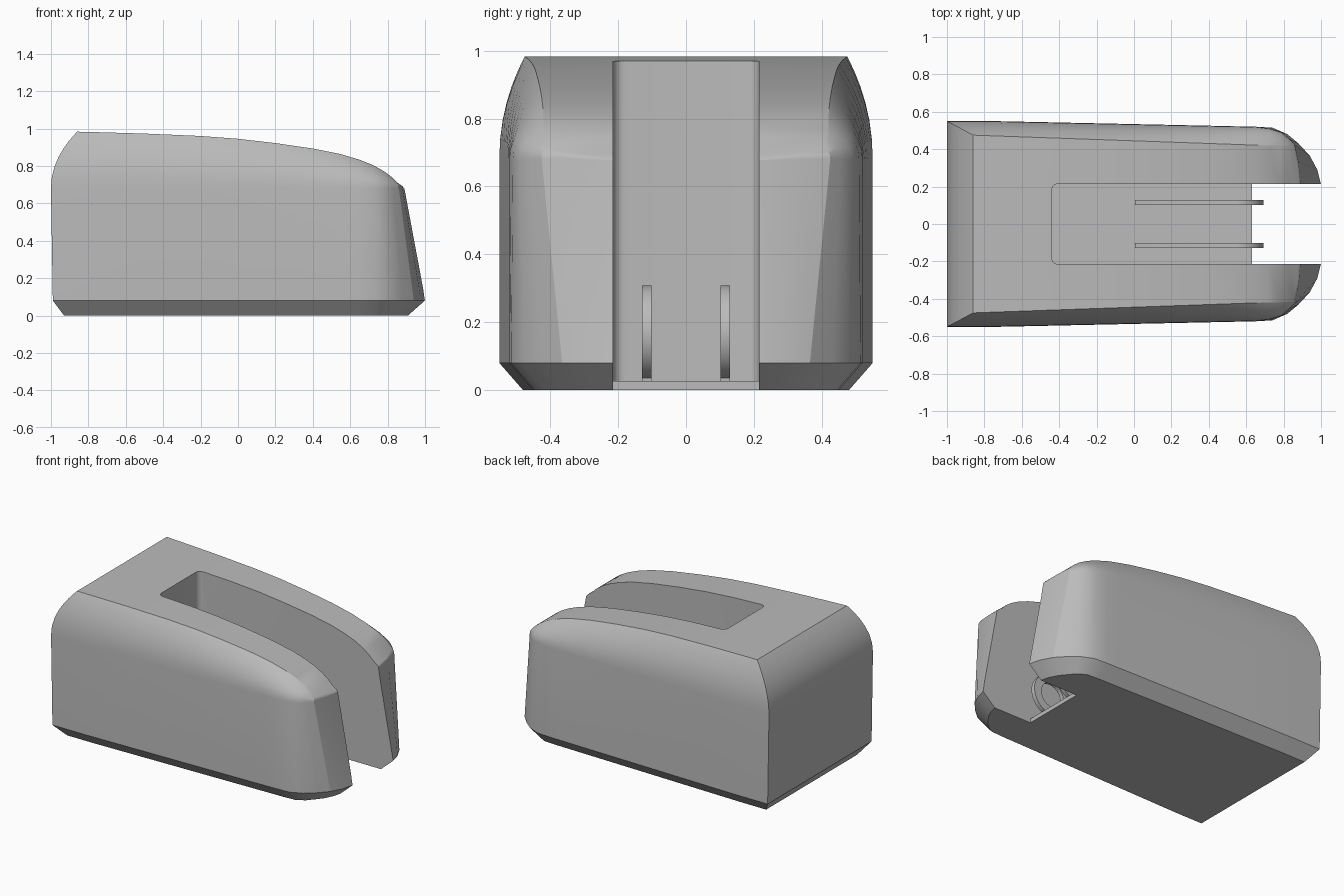
import bpy, bmesh, math

cube = bpy.data.objects.get("Cube")
if cube:
    bpy.data.objects.remove(cube, do_unlink=True)

grey = bpy.data.materials.new("plain grey")
grey.use_nodes = True
grey.diffuse_color = (0.5, 0.5, 0.5, 1)
grey.node_tree.nodes["Principled BSDF"].inputs["Base Color"].default_value = (0.5, 0.5, 0.5, 1)


def finish(name, bm):
    bmesh.ops.recalc_face_normals(bm, faces=bm.faces)
    mesh = bpy.data.meshes.new(name)
    bm.to_mesh(mesh)
    bm.free()
    mesh.materials.append(grey)
    obj = bpy.data.objects.new(name, mesh)
    bpy.context.collection.objects.link(obj)
    return obj


def prism(name, outline, place, a, b):
    """Extrude a 2D outline between a and b; place(u, v, d) gives the 3D point."""
    bm = bmesh.new()
    lo = [bm.verts.new(place(u, v, a)) for u, v in outline]
    hi = [bm.verts.new(place(u, v, b)) for u, v in outline]
    bm.faces.new(lo)
    bm.faces.new(hi)
    n = len(lo)
    for i in range(n):
        j = (i + 1) % n
        bm.faces.new((lo[i], lo[j], hi[j], hi[i]))
    return finish(name, bm)


def cut(obj, cutter):
    mod = obj.modifiers.new("cut", "BOOLEAN")
    mod.operation = "DIFFERENCE"
    mod.solver = "EXACT"
    mod.object = cutter
    bpy.context.view_layer.objects.active = obj
    bpy.ops.object.modifier_apply(modifier=mod.name)
    bpy.data.objects.remove(cutter, do_unlink=True)


def smooth(obj, angle):
    bpy.ops.object.select_all(action="DESELECT")
    obj.select_set(True)
    bpy.context.view_layer.objects.active = obj
    bpy.ops.object.shade_smooth_by_angle(angle=math.radians(angle))


def arc(cx, cy, r, start, end, n):
    angles = [math.radians(start + (end - start) * i / n) for i in range(n + 1)]
    return [(cx + r * math.cos(t), cy + r * math.sin(t)) for t in angles]


# Body: half sections from floor edge, over the chamfer, up to the roof edge
RIM, CHAMFER, STEPS = 0.68, 0.08, 8


def section(low, rim, top, foot):
    """low, rim, foot are (x, y); top is (x, y, z)."""
    z0 = min(RIM, top[2] - 0.006)
    pts = [(*foot, 0), (*low, CHAMFER)]
    for i in range(STEPS + 1):
        s = math.sin(math.pi / 2 * i / STEPS)
        k = s ** 2.1
        pts.append((rim[0] + (top[0] - rim[0]) * k,
                    rim[1] + (top[1] - rim[1]) * k, z0 + (top[2] - z0) * s))
    return pts


sections = [section((-0.99, 0.55), (-1, 0.55), (-0.86, 0.475, 0.983), (-0.93, 0.48))]
# straight flanks: x and roof height
for x, z in [(-0.74, 0.98), (-0.5, 0.973), (-0.2, 0.96), (0, 0.945), (0.2, 0.922),
             (0.4, 0.893), (0.55, 0.863), (0.65, 0.833)]:
    w = 0.55 - 0.03 * (x + 0.74) / 1.4
    wt = 0.475 - 0.06 * (x + 0.86) / 1.7
    sections.append(section((x, w), (x, w), (x, wt, z), (x, w - 0.07)))
# rounded nose: low outline, rim outline, roof edge
nose = [((0.74, 0.515), (0.73, 0.51), (0.72, 0.42, 0.805)),
        ((0.82, 0.48), (0.79, 0.49), (0.78, 0.418, 0.772)),
        ((0.88, 0.43), (0.83, 0.455), (0.82, 0.416, 0.742)),
        ((0.94, 0.365), (0.86, 0.425), (0.85, 0.414, 0.712)),
        ((0.98, 0.29), (0.88, 0.33), (0.875, 0.32, 0.695)),
        ((1.003, 0.2), (0.892, 0.2), (0.889, 0.2, 0.68))]
for i, (low, rim, top) in enumerate(nose):
    t = math.pi / 2 * i / 5
    foot = (low[0] - 0.09 * math.sin(t), low[1] - 0.07 * math.cos(t))
    sections.append(section(low, rim, top, foot))

bm = bmesh.new()
rings = []
for pts in sections:
    left = [bm.verts.new(p) for p in pts]
    right = [bm.verts.new((x, -y, z)) for x, y, z in pts]
    rings.append(left + right[::-1])
n = len(rings[0])
for a, b in zip(rings, rings[1:]):
    for i in range(n):
        j = (i + 1) % n
        bm.faces.new((a[i], a[j], b[j], b[i]))
for ring in (rings[0], rings[-1]):
    for i in range(n // 2 - 1):
        bm.faces.new((ring[i], ring[i + 1], ring[n - 2 - i], ring[n - 1 - i]))
body = finish("body", bm)

# Slot with rounded inner corners, open at the nose
W, R, BACK = 0.215, 0.035, -0.44
slot = [(1.2, W)] + arc(BACK + R, W - R, R, 90, 180, 5)
slot += arc(BACK + R, R - W, R, 180, 270, 5) + [(1.2, -W)]
cut(body, prism("slot_cutter", slot, lambda u, v, d: (u, v, d), -0.2, 1.3))
smooth(body, 24)

# Thin floor inside the slot
floor = [(BACK - 0.02, -W), (0.63, -W), (0.63, W), (BACK - 0.02, W)]
prism("slot_floor", floor, lambda u, v, d: (u, v, d), 0, 0.027)

# Pair of upright lugs with a round eye
side = lambda u, v, d: (u, d, v)
CX, CZ, EYE = 0.553, 0.168, 0.14
for name, y in (("left_lug", 0.115), ("right_lug", -0.115)):
    outline = [(0.005, 0.02), (0.6, 0.02)] + arc(CX, CZ, EYE, -70, 105, 20) + [(0.005, 0.05)]
    lug = prism(name, outline, side, y - 0.014, y + 0.014)
    hole = arc(CX, CZ, 0.085, 0, 345, 23)
    cut(lug, prism("eye_cutter", hole, side, y - 0.1, y + 0.1))
    smooth(lug, 30)
